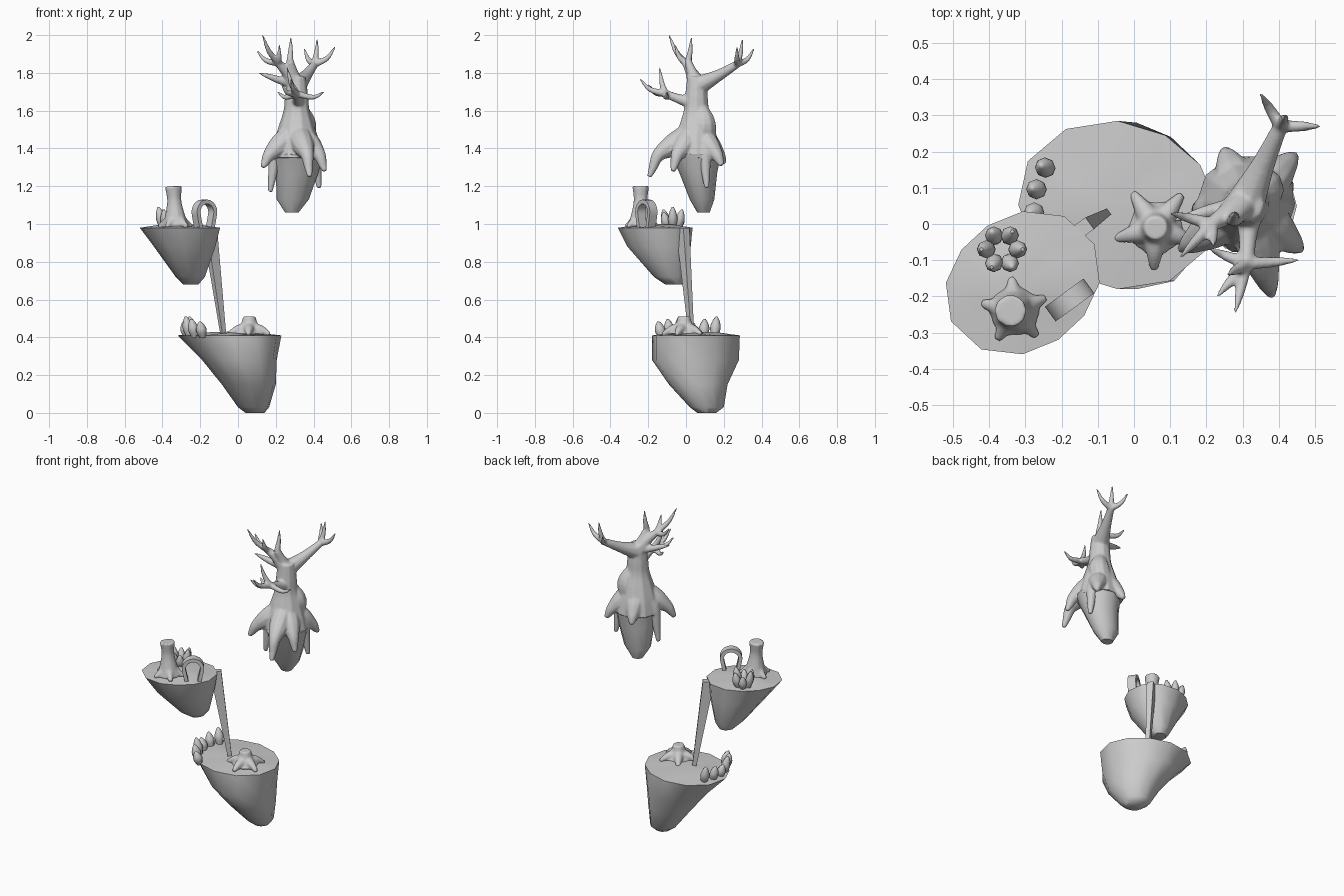
import bpy, bmesh
from math import sin, cos, pi, radians
from mathutils import Vector, Quaternion

if "Cube" in bpy.data.objects:
    bpy.data.objects.remove(bpy.data.objects["Cube"])

GREY = (0.6, 0.6, 0.6, 1)
stone = bpy.data.materials.new("plain grey")
stone.use_nodes = True
stone.diffuse_color = GREY
stone.node_tree.nodes["Principled BSDF"].inputs["Base Color"].default_value = GREY


def finish(bm, name, sharp_angle=50, fused=False):
    """Turn the bmesh into a named object, either sharp-edged or fused into one skin."""
    bmesh.ops.recalc_face_normals(bm, faces=bm.faces)
    mesh = bpy.data.meshes.new(name)
    bm.to_mesh(mesh)
    bm.free()
    mesh.materials.append(stone)
    obj = bpy.data.objects.new(name, mesh)
    bpy.context.collection.objects.link(obj)
    bpy.ops.object.select_all(action='DESELECT')
    obj.select_set(True)
    bpy.context.view_layer.objects.active = obj
    if fused:
        remesh = obj.modifiers.new("fuse", 'REMESH')
        remesh.mode = 'VOXEL'
        remesh.voxel_size = 0.006
        remesh.use_smooth_shade = True
        smooth = obj.modifiers.new("soften", 'SMOOTH')
        smooth.iterations = 8
    else:
        bpy.ops.object.shade_smooth_by_angle(angle=radians(sharp_angle))


def bridge(bm, rings):
    """Join neighbouring rings of vertices with quads."""
    for lower, upper in zip(rings, rings[1:]):
        count = len(lower)
        for i in range(count):
            j = (i + 1) % count
            bm.faces.new((lower[i], lower[j], upper[j], upper[i]))


def tube(bm, stations, sides=10, steps=4):
    """Round limb along a smooth curve through (centre, radius) stations."""
    knots = [Vector((*centre, radius)) for centre, radius in stations]
    knots = [2 * knots[0] - knots[1]] + knots + [2 * knots[-1] - knots[-2]]
    path = []
    for a, b, c, d in zip(knots, knots[1:], knots[2:], knots[3:]):
        for step in range(steps):
            t = step / steps
            path.append(b + 0.5 * t * (c - a + t * (2 * a - 5 * b + 4 * c - d
                                                    + t * (3 * b - a - 3 * c + d))))
    path.append(knots[-2])
    turn, heading, rings = Quaternion(), Vector((0, 0, 1)), []
    for i, knot in enumerate(path):
        before, after = path[max(i - 1, 0)], path[min(i + 1, len(path) - 1)]
        ahead = (after - before).to_3d().normalized()
        turn = heading.rotation_difference(ahead) @ turn
        heading = ahead
        ring = []
        for side in range(sides):
            angle = side * 2 * pi / sides
            offset = turn @ Vector((cos(angle), sin(angle), 0))
            ring.append(bm.verts.new(knot.to_3d() + offset * max(knot.w, 0.004)))
        rings.append(ring)
    bridge(bm, rings)
    bm.faces.new(rings[0])
    bm.faces.new(rings[-1])


def island(name, levels, skew=0, mound=0.02, sides=12):
    """Floating rock lofted through (z, left, right, front, back) levels, top first."""
    bm = bmesh.new()
    rings = []
    for z, left, right, front, back in levels:
        ring = []
        for side in range(sides):
            angle = side * 2 * pi / sides
            reach = 0.5 * (1 + skew * sin(2 * angle))
            x = (left + right) / 2 + (right - left) * reach * cos(angle)
            y = (front + back) / 2 + (back - front) * reach * sin(angle)
            ring.append(bm.verts.new((x, y, z)))
        rings.append(ring)
    bridge(bm, rings)
    bm.faces.new(rings[-1])
    # gently domed, uneven ground
    rim = rings[0]
    middle = sum((v.co for v in rim), Vector()) / sides
    up = Vector((0, 0, mound))
    inner = [bm.verts.new(v.co.lerp(middle, 0.5) + up * (0.8 if i % 3 == 0 else 0.3))
             for i, v in enumerate(rim)]
    bridge(bm, [rim, inner])
    peak = bm.verts.new(middle + up)
    for i in range(sides):
        bm.faces.new((inner[i], inner[(i + 1) % sides], peak))
    finish(bm, name)


# Floating islands
island("lower_island", [(.41, -.32, .23, -.18, .285), (.28, -.19, .205, -.18, .28),
                        (.15, -.085, .2, -.09, .22), (.03, 0, .165, .02, .2),
                        (0, .04, .14, .06, .16)], skew=-.05)
island("middle_island", [(.98, -.52, -.095, -.36, .035), (.88, -.445, -.12, -.31, .025),
                         (.72, -.33, -.175, -.17, 0), (.68, -.29, -.21, -.11, -.02)], skew=.09)
island("upper_island", [(1.37, .185, .45, -.085, .185), (1.27, .2, .425, -.035, .165),
                        (1.13, .205, .375, .02, .15), (1.06, .25, .32, .06, .125)])


# Tree: trunk with a knot, forked branches and drooping roots
def spread(bm, start, tips, thick, sag):
    """Pointed shoots from one start to each tip, bowed down by sag."""
    start = Vector(start)
    for tip in map(Vector, tips):
        middle = start.lerp(tip, 0.6) - Vector((0, 0, sag))
        tube(bm, [(start, thick), (middle, thick * 0.75), (tip, 0.005)])


def branch(bm, start, fork, thick, sag, tips):
    start, fork = Vector(start), Vector(fork)
    elbow = start.lerp(fork, 0.5) - Vector((0, 0, sag))
    tube(bm, [(start, thick), (elbow, thick * 0.6), (fork, 0.021)])
    spread(bm, fork, tips, 0.019, 0.025)


tree = bmesh.new()
crown = (.31, .06, 1.73)
tube(tree, [((.31, .055, z), r) for z, r in
            ((1.35, .14), (1.44, .12), (1.52, .095), (1.6, .07), (1.68, .062), (1.78, .05))])
tube(tree, [((.33, .09, 1.44), .07), ((.35, .095, 1.53), .065), ((.33, .08, 1.61), .04)])
branch(tree, crown, (.405, .27, 1.845), .055, .005,
       [(.42, .3, 1.98), (.515, .27, 1.94), (.35, .36, 1.93)])
branch(tree, crown, (.215, 0, 1.85), .055, -.01,
       [(.13, -.09, 2), (.1, .03, 1.92), (.22, -.06, 1.95)])
branch(tree, crown, (.275, .01, 1.86), .05, 0, [(.28, .03, 1.99)])
branch(tree, (.32, .05, 1.64), (.31, -.11, 1.69), .045, .005,
       [(.28, -.245, 1.77), (.455, -.1, 1.7), (.21, -.07, 1.7), (.26, -.14, 1.83), (.23, -.2, 1.74)])
spread(tree, crown, [(.11, .01, 1.8)], .025, 0)
heart = Vector((.31, .05, 1.5))
for tip in ((.17, .04, 1.17), (.38, -.195, 1.25), (.43, .11, 1.19), (.445, .19, 1.31),
            (.25, .205, 1.32), (.46, -.07, 1.28), (.13, -.07, 1.3)):
    tip = Vector(tip)
    elbow = heart.lerp(tip, 0.8)
    elbow.z = 1.365
    tube(tree, [(heart, .06), (heart.lerp(elbow, 0.6), .06), (elbow, .036),
                (elbow.lerp(tip, 0.6), .023), (tip, .013)])
finish(tree, "antler_tree", fused=True)


# Stumps with five spreading roots
def stump(name, foot, height, neck, top, lean, reach, spin):
    bm = bmesh.new()
    foot, up = Vector(foot), Vector((lean, 0, height))
    tube(bm, [(foot, neck * 1.9), (foot + up * 0.25, neck * 1.45),
              (foot + up * 0.65, neck), (foot + up, top)])
    for root in range(5):
        angle = spin + root * 2 * pi / 5
        out = Vector((cos(angle), sin(angle), 0)) * reach
        tube(bm, [(foot + up * 0.3, neck), (foot + out * 0.55 + Vector((0, 0, .025)), neck * 0.6),
                  (foot + out, .012)])
    finish(bm, name, fused=True)


stump("lower_stump", (.06, -.01, .415), .095, .043, .034, 0, .115, .9)
stump("middle_stump", (-.33, -.24, .985), .215, .038, .046, -.012, .092, .4)


# Pointed pods set along an arc and leaning outwards
def pods(name, centre, reach, first, last, count, height, radius, lean):
    bm = bmesh.new()
    for i in range(count):
        angle = radians(first + (last - first) * i / (count - 1))
        out = Vector((cos(angle), sin(angle), 0))
        foot = Vector(centre) + out * reach
        grow = out * lean + Vector((0, 0, height * (1 - 0.12 * (i % 3))))
        tube(bm, [(foot, radius * 0.6), (foot + grow * 0.45, radius),
                  (foot + grow * 0.8, radius * 0.65), (foot + grow, .005)], sides=8, steps=3)
    finish(bm, name, 60)


pods("middle_pods", (-.365, -.07, .975), .032, 0, 300, 6, .115, .025, .025)
pods("lower_pods", (-.045, .04, .4), .22, 150, 230, 6, .11, .028, .025)

# Horseshoe arch: a flat band swept over a round loop with straight feet
along, across = Vector((.81, .59, 0)), Vector((-.59, .81, 0))
up = Vector((0, 0, 1))
arch = bmesh.new()
loop_centre = Vector((-.178, -.21, 1.063))
sections = []
for k in range(-1, 14):
    angle = -.3 + min(max(k, 0), 12) * (pi + .6) / 12
    out = along * cos(angle) + up * sin(angle)
    spot = loop_centre + out * .055
    if k in (-1, 13):
        spot = loop_centre + along * (.038 if k < 0 else -.038) - up * .083
    sections.append([arch.verts.new(spot + out * t * .011 + across * w * .025)
                     for t, w in ((-1, -1), (1, -1), (1, 1), (-1, 1))])
bridge(arch, sections)
arch.faces.new(sections[0])
arch.faces.new(sections[-1])
finish(arch, "arch", 35)

# Tapering beam linking the lower and middle islands
beam = bmesh.new()
ends = [[beam.verts.new(Vector(spot) + along * wide * i + across * deep * j)
         for i, j in ((-1, -1), (1, -1), (1, 1), (-1, 1))]
        for spot, wide, deep in (((-.078, .028, .415), .012, .01), ((-.15, -.018, .978), .034, .02))]
bridge(beam, ends)
for end in ends:
    beam.faces.new(end)
finish(beam, "link_beam", 30)
